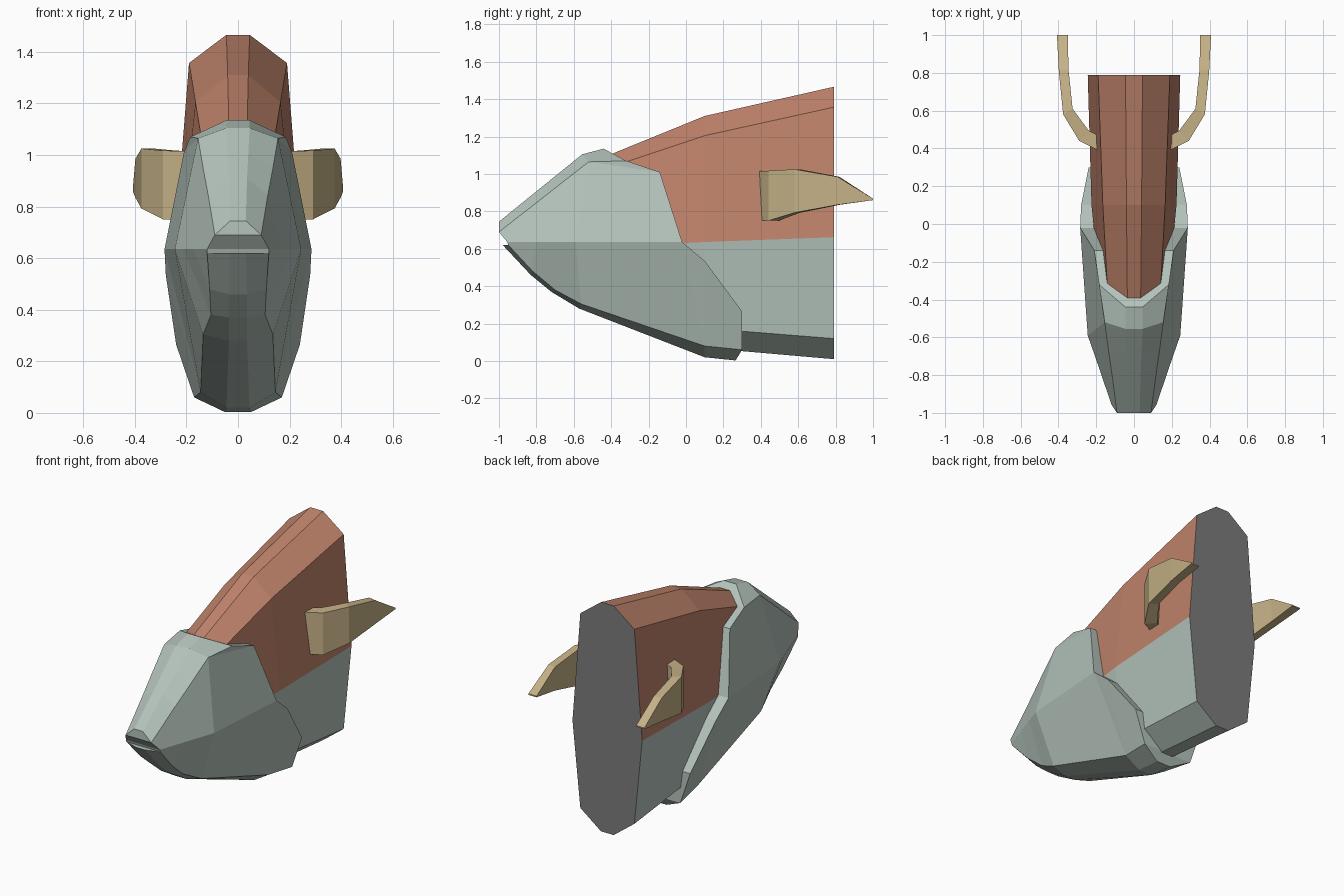
import bpy, bmesh

if "Cube" in bpy.data.objects:
    bpy.data.objects.remove(bpy.data.objects["Cube"])


def material(name, color):
    m = bpy.data.materials.new(name)
    m.diffuse_color = (*color, 1)
    m.use_nodes = True
    m.node_tree.nodes["Principled BSDF"].inputs["Base Color"].default_value = m.diffuse_color
    return m


GREEN = material("pale_green", (0.46, 0.55, 0.50))
BROWN = material("red_brown", (0.53, 0.23, 0.15))
TAN = material("tan", (0.56, 0.44, 0.24))
GREY = material("plain_grey", (0.2, 0.2, 0.2))


def finish(name, bm, mats):
    bmesh.ops.recalc_face_normals(bm, faces=bm.faces)
    me = bpy.data.meshes.new(name)
    bm.to_mesh(me)
    bm.free()
    for m in mats:
        me.materials.append(m)
    ob = bpy.data.objects.new(name, me)
    bpy.context.collection.objects.link(ob)
    return ob


def symmetric(name, pts, faces, rim, mats):
    """Half shell faces mirrored in x, closed by bridging the rim loop across."""
    bm = bmesh.new()
    right = {k: bm.verts.new(p) for k, p in pts.items()}
    left = {k: bm.verts.new((-p[0], p[1], p[2])) for k, p in pts.items()}
    for keys, mat in faces:
        for side in (right, left):
            bm.faces.new([side[k] for k in keys]).material_index = mat
    for (a, mat), (b, _) in zip(rim, rim[1:] + rim[:1]):
        bm.faces.new([right[a], right[b], left[b], left[a]]).material_index = mat
    return finish(name, bm, mats)


def line_points(lines):
    return {f"{k}{i}": p for k, ps in lines.items() for i, p in enumerate(ps)}


def strips(order, count, mats):
    return [((f"{a}{i}", f"{a}{i+1}", f"{b}{i+1}", f"{b}{i}"), m)
            for a, b, m in zip(order, order[1:], mats) for i in range(count - 1)]


# Head shell: lengthwise lines T top, S shoulder, M middle, L lower, B bottom; R rear edge
head = line_points({
    "T": [(.03, -1, .745), (.035, -.8, .907), (.04, -.68, 1.004), (.045, -.555, 1.105)],
    "S": [(.09, -1, .69), (.116, -.8, .846), (.135, -.67, .948), (.155, -.52, 1.065)],
    "M": [(.12, -.955, .635), (.172, -.8, .635), (.21, -.69, .635), (.245, -.59, .635)],
    "L": [(.12, -.95, .62), (.11, -.82, .48), (.105, -.7, .38), (.135, -.56, .305),
          (.145, .1, .08)],
    "B": [(.03, -.98, .62), (.035, -.83, .46), (.035, -.72, .37), (.035, -.57, .28),
          (.045, .1, .02)],
    "R": [(.045, -.44, 1.135), (.185, -.32, 1.07), (.21, -.14, 1.01), (.285, -.02, .635),
          (.28, .1, .535), (.24, .3, .265), (.17, .3, .06), (.05, .265, .003)],
})
head_faces = strips("TSMLB", 4, (0, 0, 0, 0))
for f in ("T3 S3 R1 R0", "S3 R2 R1", "S3 M3 R3 R2", "M3 L3 L4 R3", "R3 L4 R4",
          "R4 L4 R6 R5", "L3 B3 B4 L4", "L4 B4 R7 R6"):
    head_faces.append((f.split(), 0))
head_rim = ("T0 T1 T2 T3 R0 R1 R2 R3 R4 R5 R6 R7 B4 B3 B2 B1 B0 L0 M0 S0").split()
symmetric("head_shell", head, head_faces, [(k, 0) for k in head_rim], [GREEN])

# Neck: brown above the middle line, green below, grey cut end
neck = line_points({
    "T": [(.035, -.42, 1.098), (.04, .1, 1.31), (.045, .79, 1.466)],
    "S": [(.14, -.35, 1.055), (.165, .1, 1.205), (.19, .79, 1.357)],
    "M": [(.205, -.1, .627), (.225, .1, .636), (.245, .79, .662)],
    "L": [(.15, -.02, .19), (.165, .1, .175), (.19, .79, .12)],
    "B": [(.04, 0, .085), (.04, .1, .07), (.045, .79, .01)],
})
neck_rim = [("T0", 0), ("T1", 0), ("T2", 2), ("S2", 2), ("M2", 2), ("L2", 2),
            ("B2", 1), ("B1", 1), ("B0", 1), ("L0", 1), ("M0", 0), ("S0", 0)]
symmetric("neck", neck, strips("TSMLB", 3, (0, 0, 1, 1)), neck_rim, [BROWN, GREEN, GREY])

# Swept-back side fins: outer x,y / inner x,y / bottom and top z
fin = [(.19, .39, .19, .47, .75, 1.015), (.29, .44, .24, .495, .75, 1.017),
       (.375, .58, .325, .61, .793, 1.025), (.398, .81, .347, .82, .835, .985),
       (.408, 1, .35, 1, .86, .868)]
for label, s in (("right", 1), ("left", -1)):
    bm = bmesh.new()
    rings = [[bm.verts.new(p) for p in ((s*ox, oy, lo), (s*ox, oy, hi),
                                        (s*ix, iy, hi), (s*ix, iy, lo))]
             for ox, oy, ix, iy, lo, hi in fin]
    for a, b in zip(rings, rings[1:]):
        for i in range(4):
            j = (i + 1) % 4
            bm.faces.new((a[i], a[j], b[j], b[i]))
    bm.faces.new(rings[0])
    bm.faces.new(rings[-1])
    finish(f"{label}_fin", bm, [TAN])
